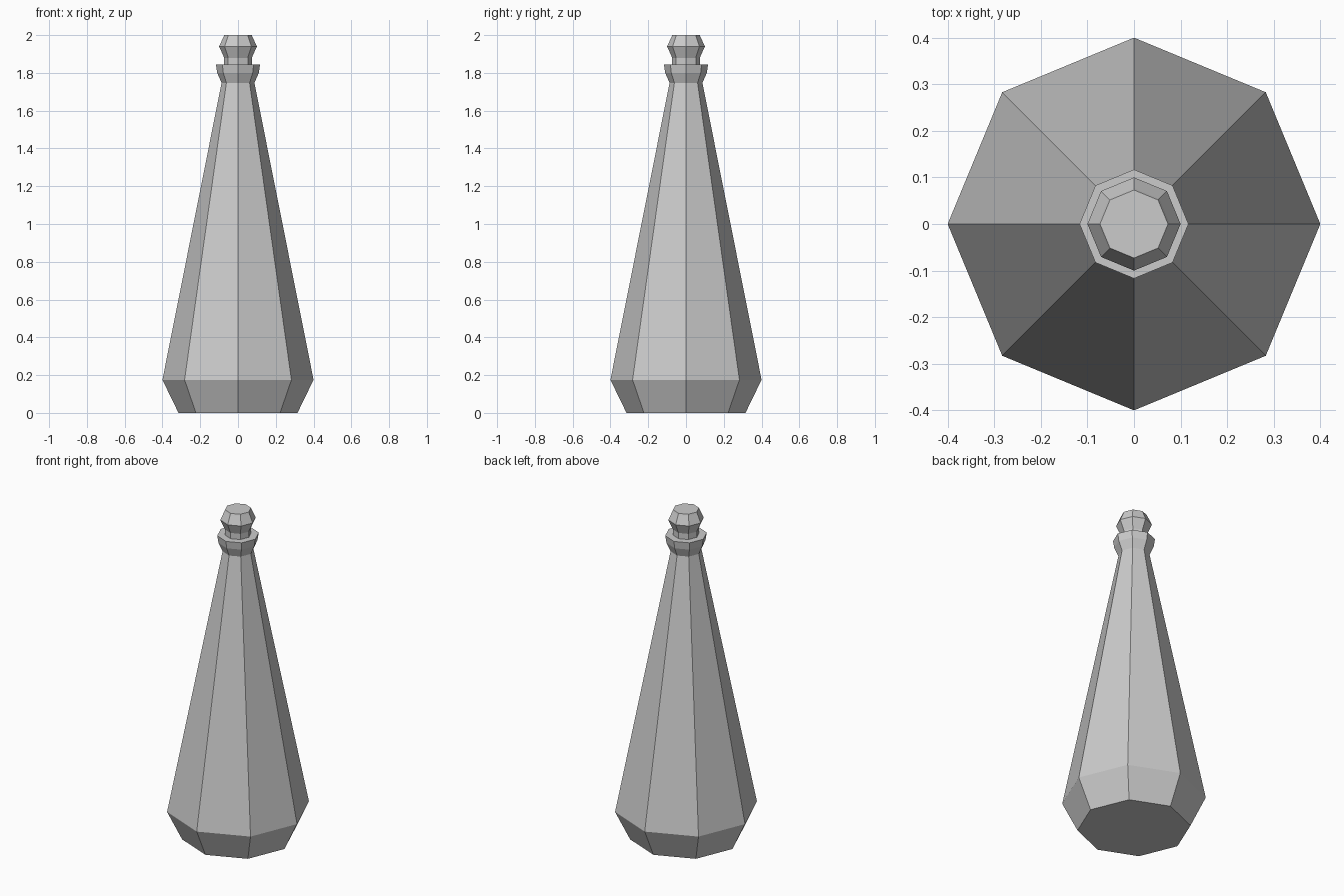
import bpy
import bmesh
from math import cos, sin, pi

cube = bpy.data.objects.get("Cube")
if cube:
    bpy.data.objects.remove(cube, do_unlink=True)

SIDES = 8


def make_material(name, colour):
    mat = bpy.data.materials.new(name)
    mat.use_nodes = True
    mat.diffuse_color = colour
    mat.node_tree.nodes["Principled BSDF"].inputs["Base Color"].default_value = colour
    return mat


def lathe(name, profile, mat):
    """Flat-sided solid from (radius, height) rings, capped at both ends."""
    bm = bmesh.new()
    rings = [[bm.verts.new((r * cos(2 * pi * i / SIDES), r * sin(2 * pi * i / SIDES), z))
              for i in range(SIDES)] for r, z in profile]
    for low, high in zip(rings, rings[1:]):
        for i in range(SIDES):
            j = (i + 1) % SIDES
            bm.faces.new((low[i], low[j], high[j], high[i]))
    bm.faces.new(rings[0][::-1])
    bm.faces.new(rings[-1])
    mesh = bpy.data.meshes.new(name)
    bm.to_mesh(mesh)
    bm.free()
    mesh.materials.append(mat)
    obj = bpy.data.objects.new(name, mesh)
    bpy.context.collection.objects.link(obj)
    return obj


grey = make_material("light grey", (0.6, 0.6, 0.6, 1))

# Tapered bottle body with a narrower foot
lathe("bottle_body", [(0.315, 0), (0.4, 0.175), (0.087, 1.747)], grey)
# Flared lip around the mouth
lathe("bottle_lip", [(0.087, 1.747), (0.11, 1.8), (0.117, 1.845)], grey)
# Faceted stopper on a short neck
lathe("stopper", [(0.073, 1.845), (0.073, 1.88), (0.1, 1.94), (0.077, 1.99), (0.073, 2)], grey)
